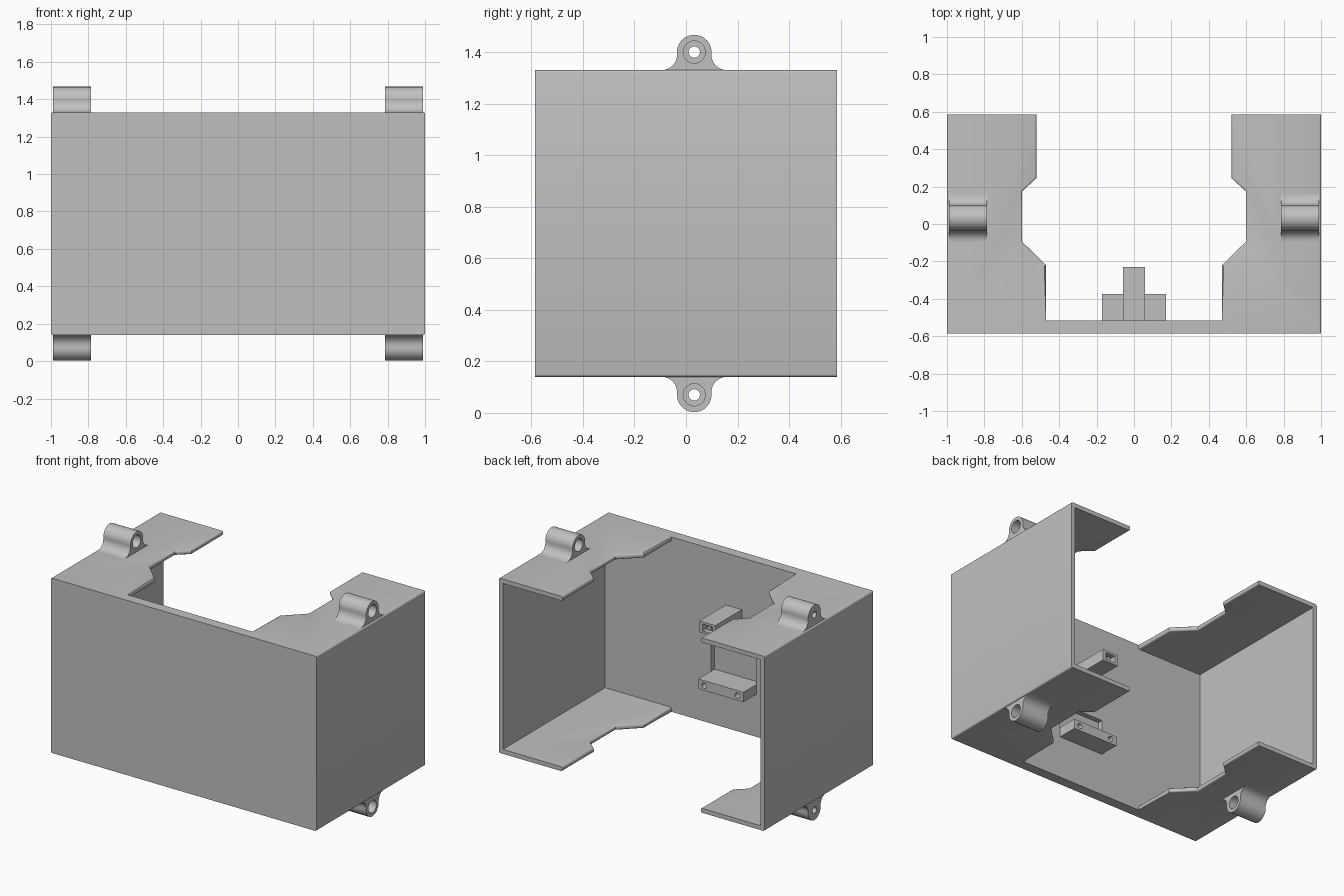
import bpy, bmesh, math
from math import cos, sin, pi

cube = bpy.data.objects.get("Cube")
if cube:
    bpy.data.objects.remove(cube, do_unlink=True)

grey = bpy.data.materials.new("plain grey")
grey.use_nodes = True
grey.diffuse_color = (0.53, 0.53, 0.53, 1)
grey.node_tree.nodes["Principled BSDF"].inputs["Base Color"].default_value = grey.diffuse_color


def prism(name, pts, lo, hi, axis):
    """Extrude a 2D outline along an axis; the outline uses the other two axes in order."""
    def place(p, h):
        co = list(p)
        co.insert("xyz".index(axis), h)
        return co
    bm = bmesh.new()
    ends = [[bm.verts.new(place(p, h)) for p in pts] for h in (lo, hi)]
    n = len(pts)
    for ring in ends:
        bm.faces.new(ring)
    for i in range(n):
        j = (i + 1) % n
        bm.faces.new((ends[0][i], ends[0][j], ends[1][j], ends[1][i]))
    bmesh.ops.recalc_face_normals(bm, faces=bm.faces)
    me = bpy.data.meshes.new(name)
    bm.to_mesh(me)
    bm.free()
    me.materials.append(grey)
    ob = bpy.data.objects.new(name, me)
    bpy.context.scene.collection.objects.link(ob)
    return ob


def box(name, x0, x1, y0, y1, z0, z1):
    return prism(name, [(x0, y0), (x1, y0), (x1, y1), (x0, y1)], z0, z1, "z")


def cylinder(name, u, v, r, lo, hi, axis):
    ring = [(u + r * cos(k * pi / 16), v + r * sin(k * pi / 16)) for k in range(32)]
    return prism(name, ring, lo, hi, axis)


def cut(ob, *cutters):
    for c in cutters:
        mod = ob.modifiers.new("cut", "BOOLEAN")
        mod.operation, mod.solver, mod.object = "DIFFERENCE", "EXACT", c
    deps = bpy.context.evaluated_depsgraph_get()
    me = bpy.data.meshes.new_from_object(ob.evaluated_get(deps))
    ob.modifiers.clear()
    ob.data = me
    for c in cutters:
        bpy.data.objects.remove(c, do_unlink=True)


def round_edges(ob, rule, width):
    """Round the edges whose two end points satisfy the rule."""
    bm = bmesh.new()
    bm.from_mesh(ob.data)
    edges = [e for e in bm.edges if rule(e.verts[0].co, e.verts[1].co)]
    bmesh.ops.bevel(bm, geom=edges, offset=width, segments=3, profile=0.5, affect="EDGES")
    bm.to_mesh(ob.data)
    bm.free()


def smooth(ob):
    for p in ob.data.polygons:
        p.use_smooth = True
    ob.data.set_sharp_from_angle(angle=math.radians(32))


# Housing: open-backed shell with rounded long edges
BACK, PANEL, LOW, HIGH = 0.585, -0.515, 0.14, 1.33
housing = box("housing", -1, 1, -BACK, BACK, LOW, HIGH)
round_edges(housing, lambda a, b: abs(a.y - b.y) > 0.5, 0.01)

# Stepped opening through the top and bottom flanges
side = [(0.47, PANEL), (0.47, -0.22), (0.598, -0.095), (0.598, 0.175), (0.522, 0.245), (0.522, 0.8)]
opening = side + [(-x, y) for x, y in reversed(side)]
cut(housing,
    box("cavity", -0.97, 0.97, PANEL, 1, LOW + 0.03, HIGH - 0.03),
    prism("flange_opening", opening, -0.1, 2, "z"),
    box("panel_pocket", -0.172, 0.172, PANEL - 0.035, PANEL + 0.1, 0.49, 0.674))


def on_opening(a, b):
    flat = abs(a.z - b.z) < 1e-4 and (a - b).length > 0.02
    inside = all(0.4 < abs(v.x) < 0.61 and v.y > PANEL - 0.001 for v in (a, b))
    return flat and inside and a.x * b.x > 0 and abs(a.y - b.y) > 0.01


round_edges(housing, on_opening, 0.01)
smooth(housing)

# Mounting lugs: round eye blended into the flange with fillets
R, FILLET, RISE, LUG_Y = 0.067, 0.06, 0.07, 0.032
reach = math.sqrt((R + FILLET) ** 2 - (RISE - FILLET) ** 2)
tilt = math.atan2(RISE - FILLET, reach)
half = [(reach, -0.008)]
for k in range(9):
    a = -pi / 2 - k / 8 * (pi / 2 + tilt)
    half.append((reach + FILLET * cos(a), FILLET + FILLET * sin(a)))
for k in range(1, 13):
    a = -tilt + k / 12 * (pi / 2 + tilt)
    half.append((R * cos(a), RISE + R * sin(a)))
outline = half + [(-u, v) for u, v in reversed(half[:-1])]

for level, base, up in (("top", HIGH, 1), ("bottom", LOW, -1)):
    pts = [(LUG_Y + u, base + up * v) for u, v in outline]
    eye = base + up * RISE
    left = prism(level + "_left_lug", pts, 0.785, 0.99, "x")
    cut(left, cylinder("bore", LUG_Y, eye, 0.043, 0.7, 1.1, "x"))
    right = prism(level + "_right_lug", pts, -0.99, -0.785, "x")
    cut(right, cylinder("bore", LUG_Y, eye, 0.043, -0.94, -0.7, "x"),
        cylinder("pin_hole", LUG_Y, eye, 0.022, -1.1, -0.9, "x"))
    smooth(left)
    smooth(right)

# Upper bracket arm with a socket in its end
arm = box("upper_bracket", -0.06, 0.06, PANEL - 0.005, -0.23, 0.9, 0.977)
cut(arm, box("socket", -0.037, 0.037, -0.275, -0.2, 0.915, 0.962))
box("socket_peg", -0.015, 0.015, -0.28, -0.245, 0.925, 0.95)

# Lower bracket block with two screw holes
block = box("lower_bracket", -0.17, 0.17, PANEL - 0.036, -0.375, 0.43, 0.497)
cut(block, *[cylinder("screw_hole", s * 0.125, 0.463, 0.018, -0.46, -0.3, "y") for s in (-1, 1)])
smooth(block)
